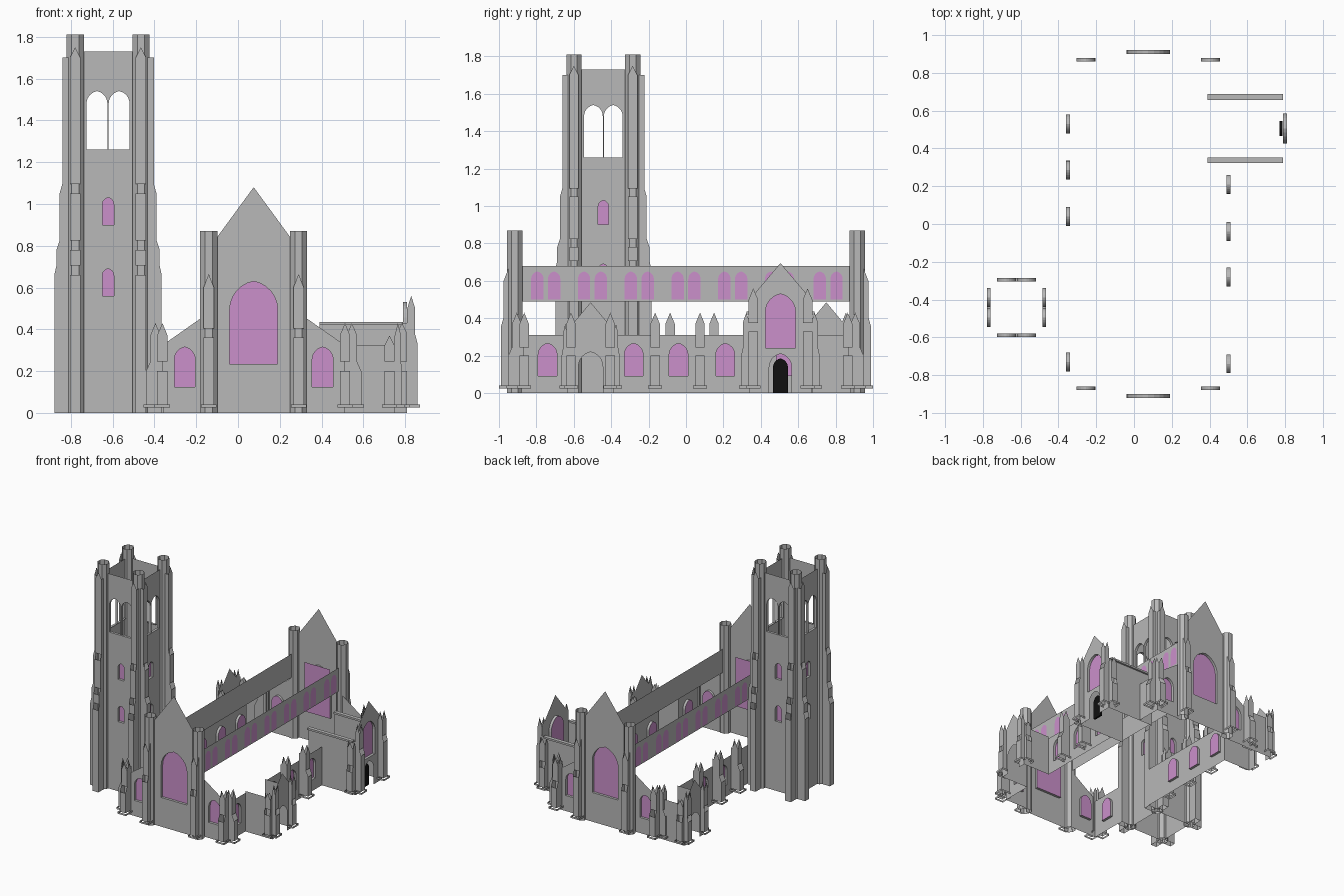
import bpy, bmesh
from math import pi, sqrt, atan2, cos, sin, radians
from mathutils import Matrix

cube = bpy.data.objects.get("Cube")
if cube:
    bpy.data.objects.remove(cube, do_unlink=True)


def material(name, rgb):
    m = bpy.data.materials.new(name)
    m.use_nodes = True
    m.diffuse_color = (*rgb, 1)
    m.node_tree.nodes["Principled BSDF"].inputs["Base Color"].default_value = (*rgb, 1)
    return m


STONE = material("grey stone", (0.48, 0.48, 0.48))
GLASS = material("pink glass", (0.6, 0.28, 0.6))
BLACK = material("black door", (0.005, 0.005, 0.005))
FRONT, RIGHT, BACK, LEFT = 0, 90, 180, -90
CX = 0.075  # nave axis


def place(x, y, turn=FRONT):
    """Local frame: x along the wall, -y outward, z up."""
    return Matrix.Translation((x, y, 0)) @ Matrix.Rotation(radians(turn), 4, "Z")


def finish(name, bm, frame, mats=(STONE, GLASS)):
    mesh = bpy.data.meshes.new(name)
    bm.to_mesh(mesh)
    bm.free()
    for m in mats:
        mesh.materials.append(m)
    ob = bpy.data.objects.new(name, mesh)
    ob.matrix_world = frame
    bpy.context.collection.objects.link(ob)
    return ob


def arch(u, width, z0, z1, n=6):
    """Pointed arch outline, from the lower left over the top to the lower right."""
    a = width / 2
    rise = 1.2 * a
    c = (rise * rise - a * a) / (2 * a)
    end = atan2(rise, c)
    side = [(a + c) * cos(end * i / n) - c for i in range(n + 1)]
    up = [z1 - rise + (a + c) * sin(end * i / n) for i in range(n + 1)]
    left = [(u - s, z) for s, z in zip(side, up)]
    right = [(u + s, z) for s, z in zip(side[:-1], up[:-1])]
    return [(u - a, z0)] + left + right[::-1] + [(u + a, z0)]


def panel(bm, points, y=0.0, mat=0):
    f = bm.faces.new([bm.verts.new((u, y, z)) for u, z in points])
    f.material_index = mat
    return f


def wall(name, frame, outline, windows=(), openings=(), depth=0.02, square=False):
    """Flat wall with arched holes, reveals and panes set behind them."""
    bm = bmesh.new()
    edges, loops = [], []
    for pts in [outline, *windows, *openings]:
        vs = [bm.verts.new((u, 0, z)) for u, z in pts]
        edges += [bm.edges.new((vs[i - 1], vs[i])) for i in range(len(vs))]
        loops.append(vs)
    bmesh.ops.triangle_fill(bm, edges=edges, use_beauty=True, normal=(0, -1, 0))
    for f in bm.faces:
        f.normal_update()
        if f.normal.y > 0:
            f.normal_flip()
    for vs in loops[1:]:
        inner = [bm.verts.new((v.co.x, depth, v.co.z)) for v in vs]
        for i in range(len(vs)):
            bm.faces.new((vs[i - 1], vs[i], inner[i], inner[i - 1]))
    for pts in windows:
        if square:
            us, zs = [p[0] for p in pts], [p[1] for p in pts]
            pts = rect(min(us), max(us), min(zs), max(zs))
        f = panel(bm, pts, depth, 1)
        f.normal_update()
        if f.normal.y > 0:
            f.normal_flip()
    return finish(name, bm, frame)


def rect(u0, u1, z0, z1):
    return [(u0, z0), (u1, z0), (u1, z1), (u0, z1)]


def gable(half, eave, peak, door=()):
    return [(-half, 0), *door, (half, 0), (half, eave), (0, peak), (-half, eave)]


def buttress(name, frame, steps, tip, width=0.05, foot=True):
    """Stepped open-topped pier with a pointed head; steps are (top, depth)."""
    bm = bmesh.new()
    h = width / 2
    z = 0.04 if foot else 0.0
    profile = [(0, z)]
    for top, d in steps:
        last = top == steps[-1][0]
        pts = rect(-h, h, z, top)
        if last:
            pts.insert(3, (0, top + tip))
        panel(bm, pts, -d)
        profile += [(-d, z), (-d, top)]
        z = top + 0.045
    top, d = steps[-1]
    if foot:  # small pointed sides, so that the head reads as a pinnacle
        m = min(width, d)
        profile += [(m / 2 - d, top + tip), (m - d, top)]
        panel(bm, rect(-h, h, top - 0.06, top)[:3] + [(0, top + tip), (-h, top)], m - d)
    profile.append((0, top))
    for x in (-h, h):
        bm.faces.new([bm.verts.new((x, y, zz)) for y, zz in profile])
    if foot:  # low plinth band
        d = steps[0][1] + 0.012
        w = h + 0.012
        corners = [(-w, 0), (-w, -d), (w, -d), (w, 0)]
        for (x0, y0), (x1, y1) in zip(corners, corners[1:]):
            bm.faces.new([bm.verts.new(p) for p in
                          ((x0, y0, 0.025), (x1, y1, 0.025), (x1, y1, 0.04), (x0, y0, 0.04))])
    return finish(name, bm, frame)


def turret(name, x, y, height):
    """Open octagonal tube."""
    bm = bmesh.new()
    r = 0.041 / cos(pi / 8)
    bmesh.ops.create_cone(bm, cap_ends=False, segments=8, radius1=r, radius2=r, depth=height,
                          matrix=Matrix.Translation((0, 0, height / 2)) @ Matrix.Rotation(pi / 8, 4, "Z"))
    return finish(name, bm, place(x, y))


# Tower: four walls, corner turrets, paired buttresses
TX, TY, TH = -0.622, -0.442, 0.157
TOWER_STEPS = [(0.66, 0.1), (0.78, 0.09), (1.05, 0.075), (1.7, 0.062)]
for k, side in enumerate((FRONT, RIGHT, BACK, LEFT)):
    base = place(TX, TY, side)
    wall("tower_wall", base @ place(0, -TH), rect(-TH, TH, 0, 1.73),
         windows=[arch(0, 0.055, z, z + 0.13) for z in (0.56, 0.9)],
         openings=[arch(u, 0.1, 1.26, 1.54) for u in (-0.053, 0.053)])
    for s in (-1, 1):
        buttress("tower_buttress", base @ place(s * TH, -TH), TOWER_STEPS, 0.05, foot=False)
for sx in (-1, 1):
    for sy in (-1, 1):
        turret("tower_turret", TX + sx * TH, TY + sy * TH, 1.81)

# Nave ends: gable, aisle ends, turrets and buttresses
AISLE_STEPS = [(0.2, 0.08), (0.37, 0.06)]
for side in (FRONT, BACK):
    base = place(CX, 0, side)
    wall("nave_gable", base @ place(0, -0.92), gable(0.205, 0.8, 1.08),
         windows=[arch(0, 0.23, 0.235, 0.63)], square=True)
    for s in (-1, 1):
        wall("aisle_end_wall", base @ place(0, -0.88),
             [(s * 0.435, 0), (s * 0.2, 0), (s * 0.2, 0.49), (s * 0.435, 0.325)],
             windows=[arch(s * 0.33, 0.1, 0.125, 0.315)])
        p = base @ place(s * 0.215, -0.915)
        turret("nave_turret", p.translation.x, p.translation.y, 0.87)
        buttress("nave_buttress", p, [(0.36, 0.073), (0.6, 0.06)], 0.065)
        buttress("corner_buttress", base @ place(s * 0.437, -0.87), AISLE_STEPS, 0.06)
        buttress("corner_side_buttress", base @ place(s * 0.435, -0.865, s * 90), AISLE_STEPS, 0.06)

# Clerestory walls with paired window plates on the outer side
for side, s in ((RIGHT, 1), (LEFT, -1)):
    frame = place(CX + s * 0.21, 0, side)
    wall("clerestory_wall", frame, rect(-0.875, 0.875, 0.49, 0.68))
    bm = bmesh.new()
    for c in (-0.75, -0.5, -0.25, 0, 0.25, 0.5, 0.76):
        for o in (-0.045, 0.045):
            f = panel(bm, arch(s * (c + o), 0.066, 0.5, 0.65), -0.004, 1)
            f.normal_update()
            if f.normal.y > 0:
                f.normal_flip()
    finish("clerestory_windows", bm, frame)


# Aisle walls, in runs between porch, transept and tower
def aisle(name, side, runs, windows, piers):
    s = 1 if side == RIGHT else -1
    frame = place(CX + s * 0.435, 0, side)
    for a, b in runs:
        holes = [arch(s * y, 0.1, 0.09, 0.265) for y in windows if a < y < b]
        wall(name, frame, rect(*sorted((s * a, s * b)), 0, 0.31), windows=holes)
    for y in piers:
        buttress(name + "_buttress", frame @ place(s * y, 0), AISLE_STEPS, 0.06)


aisle("right_aisle", RIGHT, [(-0.88, -0.635), (-0.385, 0.34), (0.675, 0.88)],
      (-0.74, -0.28, -0.04, 0.21), (-0.165, 0.075))
aisle("left_aisle", LEFT, [(-0.88, -0.6), (-0.285, 0.625), (0.87, 0.88)],
      (-0.73, 0.04, 0.285, 0.53), (-0.085, 0.15, 0.4))


# Gabled porches
def porch(side, s, y):
    frame = place(CX + s * 0.675, y, side)
    wall("porch_front", frame, gable(0.125, 0.335, 0.485, arch(0, 0.13, 0, 0.22)))
    for e in (-1, 1):
        wall("porch_side_wall", frame @ place(e * 0.125, 0.12, e * 90), rect(-0.12, 0.12, 0, 0.325))
        buttress("porch_buttress", frame @ place(e * 0.105, 0), [(0.2, 0.035), (0.37, 0.03)], 0.06)
        buttress("porch_side_buttress", frame @ place(e * 0.125, 0.025, e * 90),
                 [(0.2, 0.03), (0.32, 0.022)], 0.05)


porch(RIGHT, 1, -0.51)
porch(LEFT, -1, 0.75)

# Transept: gabled front, side walls with copings, corner buttresses, door
frame = place(0.81, 0.505, RIGHT)
wall("transept_front", frame, gable(0.165, 0.5, 0.695, arch(0, 0.12, 0, 0.21)),
     windows=[arch(0, 0.16, 0.24, 0.53)])
for e in (-1, 1):
    wall("transept_side_wall", frame @ place(e * 0.167, 0.21, e * 90), rect(-0.21, 0.21, 0, 0.43))
    bm = bmesh.new()
    bmesh.ops.create_cube(bm, size=1, matrix=Matrix.Diagonal((0.03, 0.4, 0.015, 1)))
    finish("transept_coping", bm, frame @ place(e * 0.167, 0.22) @ Matrix.Translation((0, 0, 0.4275)))
    buttress("transept_buttress", frame @ place(e * 0.145, 0), [(0.33, 0.05), (0.5, 0.038)], 0.06)
    buttress("transept_side_buttress", frame @ place(e * 0.165, 0.025, e * 90),
             [(0.2, 0.045), (0.38, 0.035)], 0.05)
bm = bmesh.new()
panel(bm, arch(0, 0.08, 0, 0.185))
door = finish("transept_door", bm, place(0.77, 0.505, RIGHT), (BLACK,))
door.modifiers.new("thickness", "SOLIDIFY").thickness = 0.015
